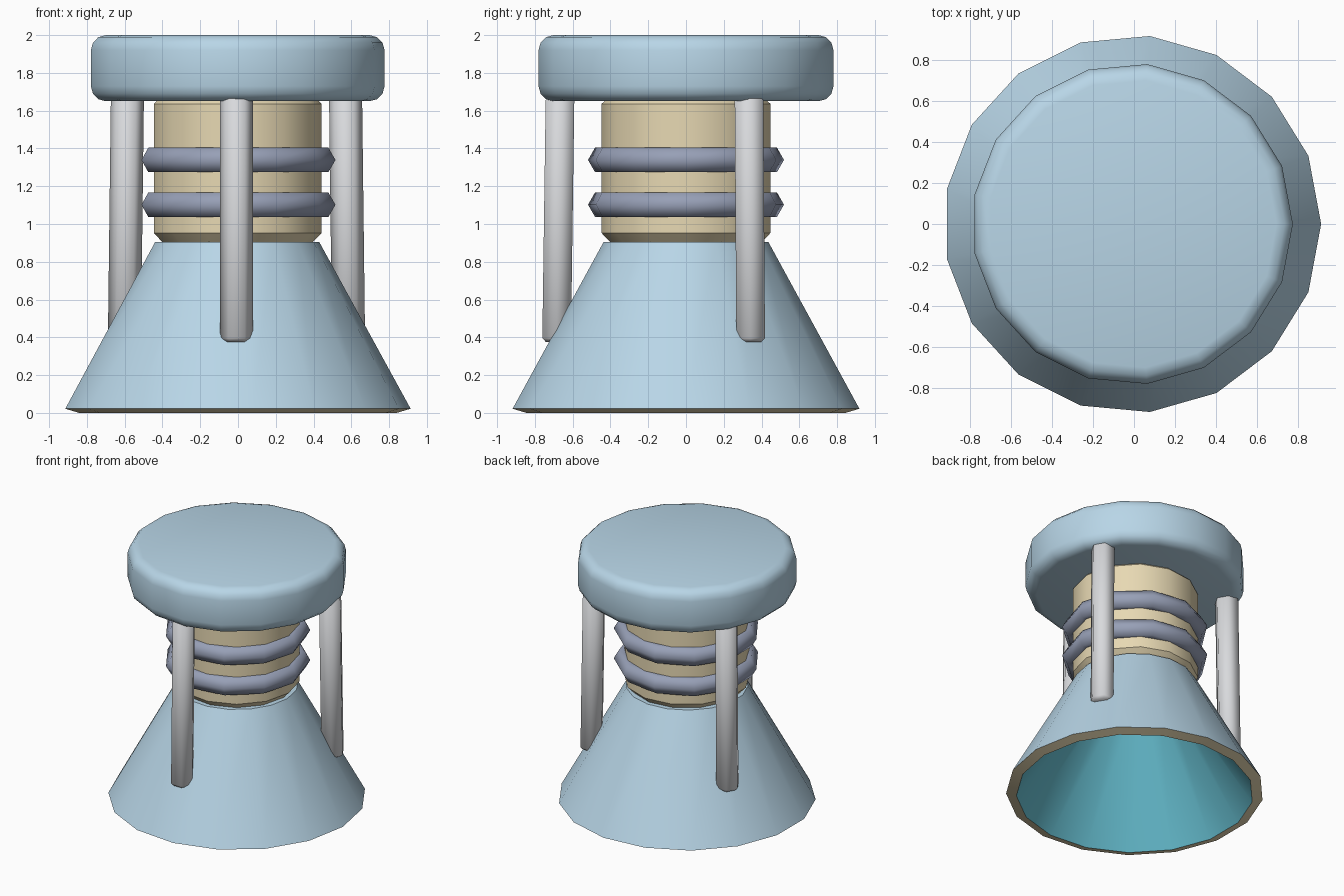
import bpy, bmesh, math
from mathutils import Vector

if "Cube" in bpy.data.objects:
    bpy.data.objects.remove(bpy.data.objects["Cube"])

AX = -0.008  # rotation axis, offset because the odd-sided rims are centred by bounds


def mat(name, col):
    m = bpy.data.materials.new(name)
    m.diffuse_color = (*col, 1)
    m.use_nodes = True
    m.node_tree.nodes["Principled BSDF"].inputs["Base Color"].default_value = m.diffuse_color
    return m


BLUE = mat("pale blue", (0.48, 0.67, 0.80))
TAN = mat("sand", (0.80, 0.69, 0.45))
RING = mat("slate lavender", (0.31, 0.35, 0.47))
GREY = mat("light grey", (0.69, 0.70, 0.72))
TEAL = mat("teal", (0.14, 0.54, 0.66))


def lathe(name, profile, sides, mats, angle, closed=False, band_mats=None):
    """Spin an (r, z) profile, listed bottom to top on the outside; caps both ends unless closed."""
    bm = bmesh.new()
    rows = [[bm.verts.new((r * math.cos(2 * math.pi * i / sides),
                           r * math.sin(2 * math.pi * i / sides), z))
             for i in range(sides)] for r, z in profile]
    n = len(rows)
    for k in range(n if closed else n - 1):
        a, b = rows[k], rows[(k + 1) % n]
        for i in range(sides):
            j = (i + 1) % sides
            f = bm.faces.new((a[i], a[j], b[j], b[i]))
            f.material_index = band_mats[k] if band_mats else 0
    if not closed:
        for row in (rows[0], rows[-1]):
            f = bm.faces.new(row)
            f.material_index = band_mats[0] if band_mats and row is rows[0] else 0
    bmesh.ops.recalc_face_normals(bm, faces=bm.faces)
    me = bpy.data.meshes.new(name)
    bm.to_mesh(me)
    bm.free()
    for m in mats:
        me.materials.append(m)
    ob = bpy.data.objects.new(name, me)
    bpy.context.collection.objects.link(ob)
    ob.location.x = AX
    bpy.ops.object.select_all(action='DESELECT')
    ob.select_set(True)
    bpy.context.view_layer.objects.active = ob
    bpy.ops.object.shade_smooth_by_angle(angle=math.radians(angle))
    return ob


# flared nozzle: teal inner wall and ceiling, sand lip, blue outside
lathe("nozzle", [(0.27, 0.86), (0.848, 0.0), (0.922, 0.022), (0.438, 0.905)],
      17, [BLUE, TEAL, TAN], 30, band_mats=[1, 2, 0])

# chamfered central barrel
lathe("barrel", [(0.39, 0.89), (0.405, 0.905), (0.451, 0.953), (0.451, 1.635), (0.405, 1.68)],
      13, [TAN], 30)

# two coil rings with hexagonal section
for k, z in enumerate((1.102, 1.339)):
    section = [(0.449 + 0.075 * math.cos(a * math.pi / 3), z + 0.075 * math.sin(a * math.pi / 3))
               for a in range(6)]
    lathe(f"coil_ring_{k + 1}", section, 11, [RING], 65, closed=True)

# rounded top cap
R, B, LO, HI = 0.784, 0.08, 1.65, 2.0
arc = [i * math.pi / 6 for i in range(4)]
prof = [(R - B + B * math.sin(a), LO + B - B * math.cos(a)) for a in arc]
prof += [(R - B + B * math.cos(a), HI - B + B * math.sin(a)) for a in arc]
lathe("top_cap", prof, 17, [BLUE], 31)

# three hexagonal struts, leaning slightly outwards at the foot
for k, deg in enumerate((-90, 30, 150)):
    a = math.radians(deg)
    strut = lathe(f"strut_{k + 1}",
                  [(0.066, -0.65), (0.0875, -0.63), (0.0875, 0.63), (0.066, 0.65)],
                  6, [GREY], 62)
    out = Vector((math.cos(a), math.sin(a), 0))
    strut.location = out * 0.676 + Vector((AX, 0, 1.025))
    strut.rotation_mode = 'QUATERNION'
    strut.rotation_quaternion = Vector((0, 0, 1)).rotation_difference(
        Vector((0, 0, 1)) - out * 0.014)
